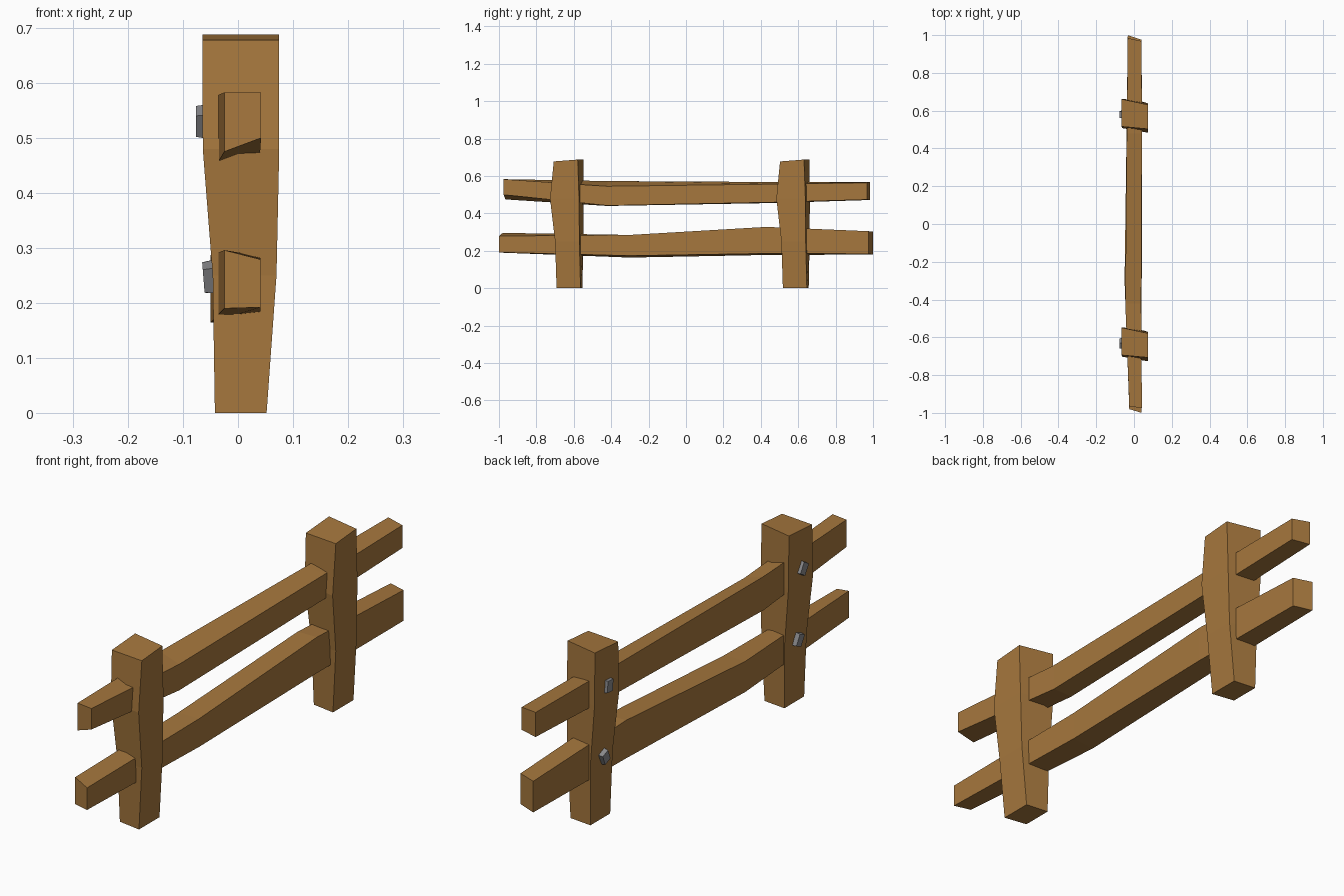
import bpy, bmesh
from mathutils import Matrix, Vector

if "Cube" in bpy.data.objects:
    bpy.data.objects.remove(bpy.data.objects["Cube"])


def material(name, rgb):
    m = bpy.data.materials.new(name)
    m.diffuse_color = (*rgb, 1)
    m.use_nodes = True
    m.node_tree.nodes["Principled BSDF"].inputs["Base Color"].default_value = m.diffuse_color
    return m


WOOD = material("brown wood", (0.38, 0.185, 0.047))
METAL = material("grey iron", (0.25, 0.25, 0.26))


def finish(name, bm, mat):
    bmesh.ops.recalc_face_normals(bm, faces=bm.faces)
    me = bpy.data.meshes.new(name)
    bm.to_mesh(me)
    bm.free()
    me.materials.append(mat)
    ob = bpy.data.objects.new(name, me)
    bpy.context.collection.objects.link(ob)
    return ob


def loft(name, rings, mat):
    """Closed beam through four-cornered rings."""
    bm = bmesh.new()
    vs = [[bm.verts.new(p) for p in r] for r in rings]
    for a, b in zip(vs, vs[1:]):
        for i in range(4):
            j = (i + 1) % 4
            bm.faces.new((a[i], a[j], b[j], b[i]))
    bm.faces.new(vs[0])
    bm.faces.new(vs[-1])
    return finish(name, bm, mat)


# Posts: left x, right x, then y of front-left, front-right, back-right, back-left
# (relative to the post), then height at front and back
POST = [
    (-0.042, 0.052, -0.045, -0.060, 0.068, 0.078, 0.0, 0.0),
    (-0.046, 0.070, -0.055, -0.068, 0.062, 0.083, 0.25, 0.25),
    (-0.064, 0.075, -0.070, -0.095, 0.060, 0.084, 0.48, 0.48),
    (-0.065, 0.075, -0.062, -0.075, 0.053, 0.083, 0.678, 0.688),
]
for name, cy in (("front_post", -0.632), ("back_post", 0.578)):
    loft(name, [[(xl, cy + fl, zf), (xr, cy + fr, zf), (xr, cy + br, zb), (xl, cy + bl, zb)]
                for xl, xr, fl, fr, br, bl, zf, zb in POST], WOOD)

# Rails: y of left side, y of right side, left x, right x,
# z of top-left, top-right, bottom-right, bottom-left
UPPER = [
    (-0.965, -0.975, -0.025, 0.042, 0.583, 0.583, 0.500, 0.475),
    (-0.42, -0.42, -0.046, 0.038, 0.573, 0.545, 0.442, 0.440),
    (0.48, 0.48, -0.038, 0.042, 0.568, 0.557, 0.460, 0.456),
    (0.985, 0.968, -0.033, 0.040, 0.569, 0.564, 0.474, 0.472),
]
LOWER = [
    (-0.98, -1.0, -0.025, 0.041, 0.296, 0.279, 0.192, 0.190),
    (-0.30, -0.30, -0.050, 0.041, 0.285, 0.285, 0.174, 0.164),
    (0.43, 0.43, -0.040, 0.043, 0.328, 0.328, 0.186, 0.178),
    (1.0, 0.975, -0.033, 0.040, 0.303, 0.305, 0.184, 0.180),
]
for name, rail in (("upper_rail", UPPER), ("lower_rail", LOWER)):
    loft(name, [[(xl, yl, tl), (xr, yr, tr), (xr, yr, br), (xl, yl, bl)]
                for yl, yr, xl, xr, tl, tr, br, bl in rail], WOOD)

# Square nail heads on the left faces of the posts: x, y, z, twist, lean
NAILS = [
    (-0.066, -0.632, 0.530, 0.55, 0.0),
    (-0.053, -0.625, 0.247, 0.40, -0.08),
    (-0.066, 0.580, 0.530, 0.08, 0.0),
    (-0.053, 0.585, 0.247, -0.45, -0.08),
]
for i, (x, y, z, twist, lean) in enumerate(NAILS):
    bm = bmesh.new()
    bmesh.ops.create_cube(bm, size=1)
    bmesh.ops.scale(bm, vec=Vector((0.020, 0.038, 0.050)), verts=bm.verts)
    for v in bm.verts:          # slightly narrower outer face
        if v.co.x < 0:
            v.co.y *= 0.9
            v.co.z *= 0.9
    mat = (Matrix.Translation((x, y, z)) @ Matrix.Rotation(lean, 4, 'Y')
           @ Matrix.Rotation(twist, 4, 'X'))
    bmesh.ops.transform(bm, matrix=mat, verts=bm.verts)
    finish(f"nail_head_{i + 1}", bm, METAL)
